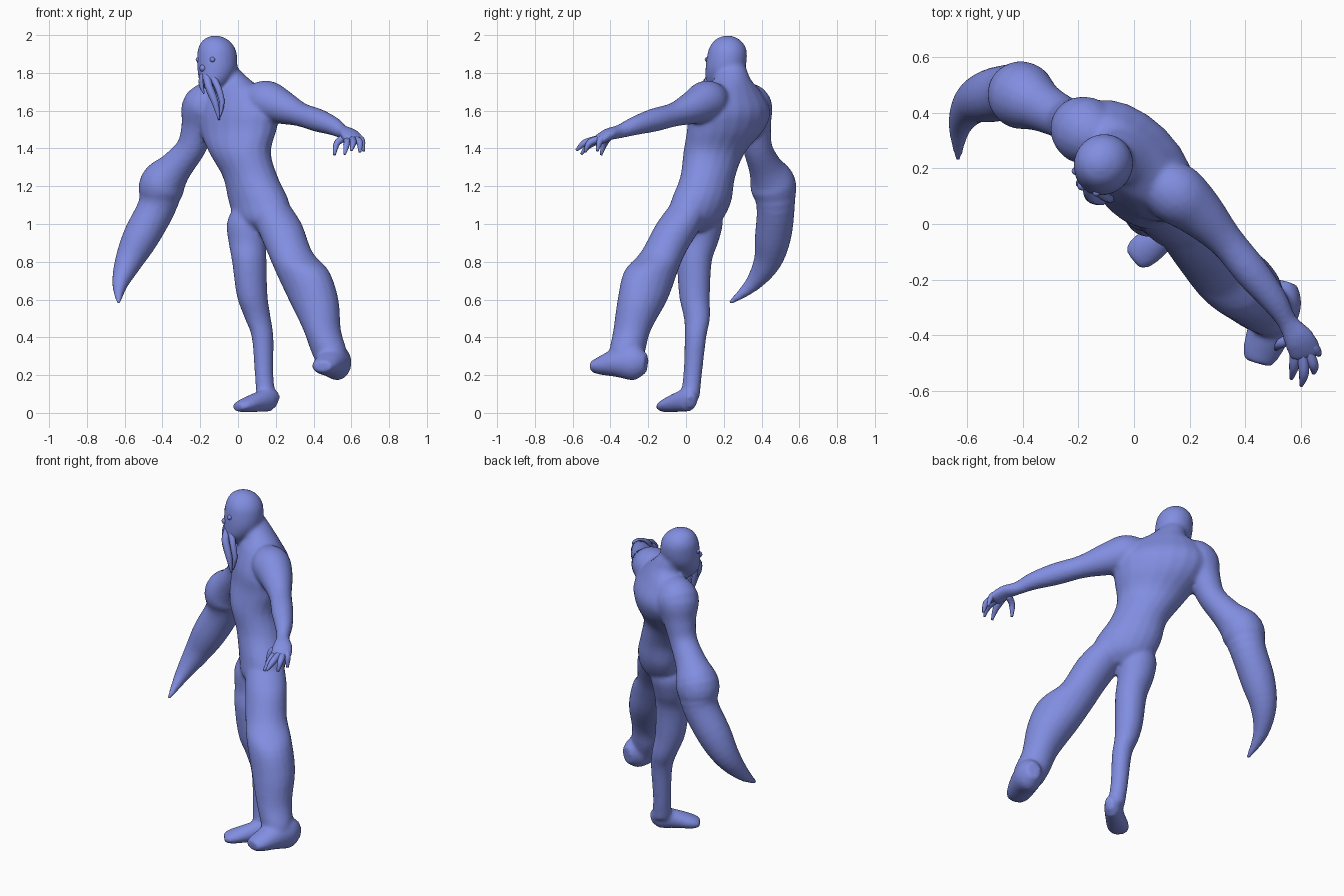
import bpy, bmesh, math
from mathutils import Vector

skin = bpy.data.materials.new("periwinkle_skin")
skin.diffuse_color = (0.22, 0.27, 0.75, 1)
UP = Vector((0, 0, 1))
SIDE = Vector((1, -1, 0)).normalized()    # the body's left
FRONT = Vector((-1, -1, 0)).normalized()  # where the body faces


def spline(rings, steps):
    """Catmull-Rom interpolation through rings (x, y, z, a, b)."""
    r = [list(q) + [q[3]] * (5 - len(q)) for q in rings]
    r = [r[0]] + r + [r[-1]]
    out = []
    for i in range(1, len(r) - 2):
        for s in range(steps):
            t = s / steps
            out.append([0.5 * (2 * p1 + (p2 - p0) * t + (2 * p0 - 5 * p1 + 4 * p2 - p3) * t * t
                               + (3 * p1 - p0 - 3 * p2 + p3) * t ** 3)
                        for p0, p1, p2, p3 in zip(*r[i - 1:i + 3])])
    return out + [r[-1]]


def loft(name, rings, flat=False, sides=20, steps=4):
    """Skin elliptical rings; flat rings stay level, others follow the path."""
    pts = spline(rings, steps)
    bm = bmesh.new()
    loops = []
    for i, p in enumerate(pts):
        c = Vector(p[:3])
        if flat:
            u, v = SIDE, FRONT
        else:
            t = Vector(pts[min(i + 1, len(pts) - 1)][:3]) - Vector(pts[max(i - 1, 0)][:3])
            t.normalize()
            u = t.cross(UP).normalized()
            v = u.cross(t)
        a, b = max(p[3], 0.002), max(p[4], 0.002)
        loops.append([bm.verts.new(c + u * a * math.cos(k * math.tau / sides)
                                   + v * b * math.sin(k * math.tau / sides)) for k in range(sides)])
    for l0, l1 in zip(loops, loops[1:]):
        for k in range(sides):
            n = (k + 1) % sides
            bm.faces.new((l0[k], l0[n], l1[n], l1[k]))
    bm.faces.new(loops[0])
    bm.faces.new(loops[-1])
    bmesh.ops.recalc_face_normals(bm, faces=bm.faces)
    for f in bm.faces:
        f.smooth = True
    me = bpy.data.meshes.new(name)
    bm.to_mesh(me)
    bm.free()
    me.materials.append(skin)
    ob = bpy.data.objects.new(name, me)
    bpy.context.collection.objects.link(ob)
    return ob


def ball(name, loc, r):
    bpy.ops.mesh.primitive_uv_sphere_add(segments=12, ring_count=8, radius=r, location=loc)
    ob = bpy.context.object
    ob.name = name
    ob.data.materials.append(skin)
    bpy.ops.object.shade_smooth()
    return ob


parts = []
# Torso, from hips to neck
parts.append(loft("torso", [
    (.13, .04, .96, .09, .06), (.13, .045, 1.02, .17, .115), (.11, .08, 1.12, .185, .13),
    (.065, .115, 1.25, .16, .13), (.01, .15, 1.38, .185, .14), (0, .21, 1.5, .245, .155),
    (0, .23, 1.6, .265, .155), (-.015, .235, 1.7, .2, .115), (-.035, .245, 1.765, .11, .085),
    (-.08, .24, 1.83, .075, .08), (-.1, .225, 1.88, .06, .06)], flat=True))
# Head with a narrower jaw
parts.append(loft("head", [
    (-.125, .185, 1.70, .035, .04), (-.125, .185, 1.75, .075, .08), (-.112, .205, 1.81, .1, .105),
    (-.11, .215, 1.87, .105, .11), (-.113, .22, 1.93, .097, .1), (-.118, .22, 1.975, .065, .068),
    (-.12, .22, 1.997, .02, .02)], flat=True))
# Slim standing leg and foot
parts.append(loft("right_leg", [
    (.06, .09, 1.08, .09, .09), (.05, .085, 1.0, .11, .11), (.05, .07, .9, .1, .1),
    (.06, .045, .8, .088, .095), (.075, .045, .62, .078, .085), (.105, .058, .5, .066, .072),
    (.13, .05, .4, .055, .06), (.138, .035, .2, .048, .05), (.15, .02, .08, .05, .055)], flat=True))
parts.append(loft("right_foot", [
    (.21, .03, .06, .025, .035), (.17, .015, .07, .047, .062), (.1, -.045, .056, .055, .052),
    (.03, -.1, .038, .062, .036), (-.005, -.127, .03, .042, .022)]))
# Thick raised leg and foot
parts.append(loft("left_leg", [
    (.16, .03, 1.12, .1, .1), (.215, -.035, 1.0, .13, .115), (.275, -.12, .85, .125, .115),
    (.34, -.185, .75, .158, .125), (.4, -.23, .6, .142, .122), (.445, -.285, .44, .1, .1),
    (.48, -.31, .33, .1, .09), (.5, -.32, .25, .08, .08)], flat=True))
parts.append(loft("left_foot", [
    (.55, -.21, .26, .04, .05), (.53, -.27, .265, .075, .092), (.495, -.36, .265, .08, .078),
    (.46, -.45, .25, .07, .05), (.445, -.5, .245, .05, .03)]))
# Outstretched human arm and palm
parts.append(loft("left_arm", [
    (.08, .16, 1.65, .09), (.15, .11, 1.65, .11), (.23, .045, 1.62, .092), (.33, -.06, 1.58, .064),
    (.42, -.17, 1.55, .062), (.5, -.27, 1.52, .05), (.55, -.35, 1.49, .037),
    (.59, -.41, 1.475, .055, .032), (.615, -.46, 1.445, .06, .027), (.62, -.475, 1.435, .05, .02)]))
# Swollen arm that ends in a curved claw
parts.append(loft("right_arm_claw", [
    (-.1, .29, 1.66, .09), (-.175, .335, 1.62, .122), (-.21, .36, 1.51, .092), (-.25, .38, 1.4, .078),
    (-.33, .42, 1.3, .09), (-.4, .46, 1.21, .122), (-.43, .475, 1.09, .102), (-.515, .46, .93, .096),
    (-.58, .43, .8, .074), (-.625, .35, .68, .042), (-.632, .23, .58, .01)]))

# Fuse the parts into one continuous body
bpy.ops.object.select_all(action='DESELECT')
for ob in parts:
    ob.select_set(True)
bpy.context.view_layer.objects.active = parts[0]
bpy.ops.object.join()
body = bpy.context.object
body.name = "body"
rm = body.modifiers.new("fuse", 'REMESH')
rm.mode = 'VOXEL'
rm.voxel_size = 0.011
rm.use_smooth_shade = True
sm = body.modifiers.new("soften", 'SMOOTH')
sm.factor = 0.5
sm.iterations = 6

# Fingers and thumb: start, knuckle, tip
for i, (s, k, t) in enumerate([
        ((.63, -.43, 1.46), (.655, -.455, 1.44), (.665, -.47, 1.385)),
        ((.625, -.455, 1.45), (.645, -.51, 1.43), (.645, -.535, 1.38)),
        ((.605, -.46, 1.45), (.61, -.535, 1.43), (.6, -.58, 1.39)),
        ((.58, -.45, 1.45), (.575, -.51, 1.42), (.565, -.555, 1.37)),
        ((.57, -.41, 1.46), (.525, -.43, 1.43), (.51, -.45, 1.365))]):
    loft(f"finger_{i + 1}", [s + (.02,), k + (.018,), t + (.007,)], sides=8)

# Tentacles hanging from the mouth
loft("long_tentacle", [(-.165, .14, 1.79, .02), (-.155, .1, 1.73, .022), (-.12, .085, 1.64, .018),
                       (-.1, .08, 1.55, .004)], sides=10)
loft("inner_tentacle", [(-.14, .13, 1.79, .018), (-.105, .1, 1.72, .018), (-.085, .09, 1.64, .014),
                        (-.095, .085, 1.57, .004)], sides=10)
loft("short_tentacle", [(-.185, .15, 1.79, .018), (-.195, .145, 1.74, .014), (-.18, .14, 1.69, .004)], sides=10)

# Face details
ball("left_eye", (-.135, .113, 1.87), .014)
ball("right_eye", (-.21, .19, 1.87), .014)
ball("nose", (-.186, .138, 1.825), .018)
